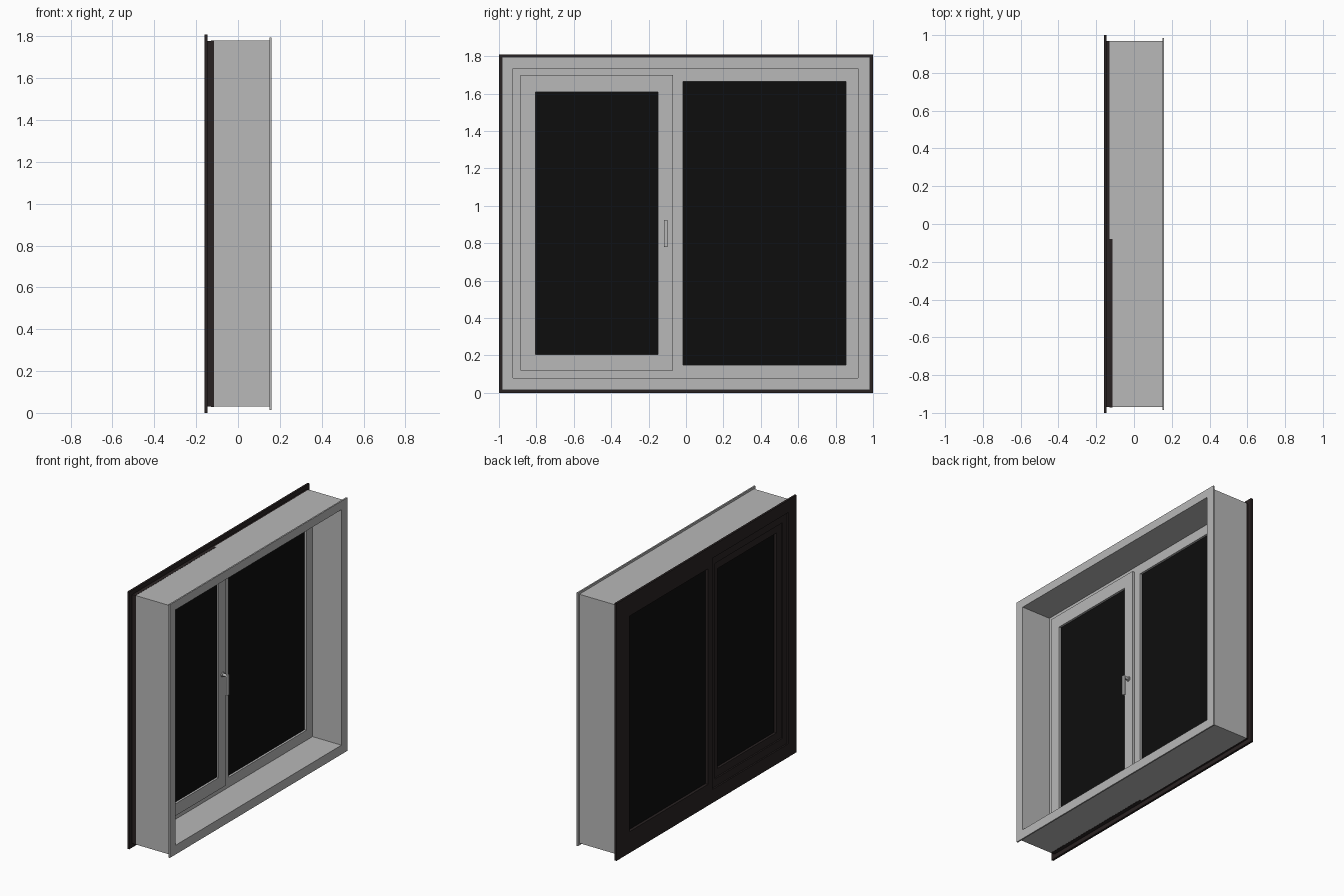
import bpy, bmesh, math
from mathutils import Vector

if "Cube" in bpy.data.objects:
    bpy.data.objects.remove(bpy.data.objects["Cube"])


def material(name, rgb):
    m = bpy.data.materials.new(name)
    m.diffuse_color = (*rgb, 1)
    m.use_nodes = True
    m.node_tree.nodes["Principled BSDF"].inputs["Base Color"].default_value = m.diffuse_color
    return m


LIGHT = material("light_grey", (0.48, 0.48, 0.48))
DARK = material("dark_brown", (0.022, 0.016, 0.016))
GLASS = material("black_glass", (0.004, 0.004, 0.004))


def finish(name, bm, mat):
    bmesh.ops.recalc_face_normals(bm, faces=bm.faces)
    me = bpy.data.meshes.new(name)
    bm.to_mesh(me)
    bm.free()
    me.materials.append(mat)
    ob = bpy.data.objects.new(name, me)
    bpy.context.collection.objects.link(ob)
    return ob


def corners(r):
    y0, y1, z0, z1 = r
    return [(y0, z0), (y1, z0), (y1, z1), (y0, z1)]


def ring(name, x0, x1, outer, inner, mat):
    """Rectangular frame in the yz plane, rects are (y0, y1, z0, z1)."""
    bm = bmesh.new()
    loops = [[bm.verts.new((x, y, z)) for y, z in corners(r)]
             for x, r in ((x0, outer), (x1, outer), (x1, inner), (x0, inner))]
    for k in range(4):
        a, b = loops[k], loops[(k + 1) % 4]
        for i in range(4):
            j = (i + 1) % 4
            bm.faces.new((a[i], a[j], b[j], b[i]))
    return finish(name, bm, mat)


def box(name, x0, x1, r, mat):
    bm = bmesh.new()
    a, b = [[bm.verts.new((x, y, z)) for y, z in corners(r)] for x in (x0, x1)]
    bm.faces.new(a)
    bm.faces.new(b)
    for i in range(4):
        j = (i + 1) % 4
        bm.faces.new((a[i], a[j], b[j], b[i]))
    return finish(name, bm, mat)


FIXED = (-0.015, 0.855, 0.15, 1.665)      # fixed glass opening
SASH = (-0.805, -0.15, 0.205, 1.61)       # opening sash glass
MID = -0.045                              # centre of mullion

# Wall lining and interior casing
JAMB = (-0.925, 0.92, 0.08, 1.735)
ring("wall_lining", -0.13, 0.15, (-0.97, 0.97, 0.03, 1.78), JAMB, LIGHT)
ring("interior_casing", 0.15, 0.16, (-0.985, 0.985, 0.015, 1.795), JAMB, LIGHT)

# Exterior dark frame, two halves meeting at the mullion
REBATE = (-0.91, -0.065, 0.095, 1.72)
for x0, x1, e, n in ((-0.16, -0.145, 0.0, "flange"), (-0.145, -0.13, 0.03, "core")):
    z0, z1 = e, 1.808 - e
    ring("exterior_fixed_" + n, x0, x1, (MID, 1 - e, z0, z1), FIXED, DARK)
    ring("exterior_sash_" + n, x0, x1, (-1 + e, MID, z0, z1), REBATE, DARK)
ring("exterior_sash_backing", -0.13, -0.115, (-0.971, -0.08, 0.029, 1.781),
     (-0.88, -0.1, 0.13, 1.69), DARK)

# Exterior sash, stepped towards the glass
STEP = (-0.86, -0.11, 0.15, 1.665)
ring("exterior_sash_outer_step", -0.15, -0.115, REBATE, STEP, DARK)
ring("exterior_sash_inner_step", -0.14, -0.115, STEP, SASH, DARK)

# Interior light frame and opening sash
LEAF = (-0.885, -0.07, 0.12, 1.70)
ring("interior_fixed_frame", -0.13, -0.065, (MID, 0.93, 0.07, 1.745), FIXED, LIGHT)
ring("interior_sash_frame", -0.114, -0.065, (-0.935, MID, 0.07, 1.745), LEAF, LIGHT)
ring("interior_sash", -0.114, -0.045, LEAF, SASH, LIGHT)

# Glass panes
box("fixed_glass", -0.14, -0.08, FIXED, GLASS)
box("sash_glass", -0.122, -0.06, SASH, GLASS)

# Handle: round base with neck, and hanging grip
HY, HZ = -0.108, 0.915
for name, x0, x1, rad in (("handle_base", -0.045, -0.037, 0.016),
                          ("handle_neck", -0.04, 0.0, 0.010)):
    bpy.ops.mesh.primitive_cylinder_add(vertices=24, radius=rad, depth=x1 - x0,
        location=((x0 + x1) / 2, HY, HZ), rotation=(0, math.pi / 2, 0))
    ob = bpy.context.object
    ob.name = name
    ob.data.materials.append(LIGHT)
    bpy.ops.object.shade_smooth_by_angle()
grip = box("handle_grip", -0.012, 0.004, (HY - 0.01, HY + 0.01, 0.78, 0.925), LIGHT)
bev = grip.modifiers.new("rounded", "BEVEL")
bev.width = 0.004
bev.segments = 2
